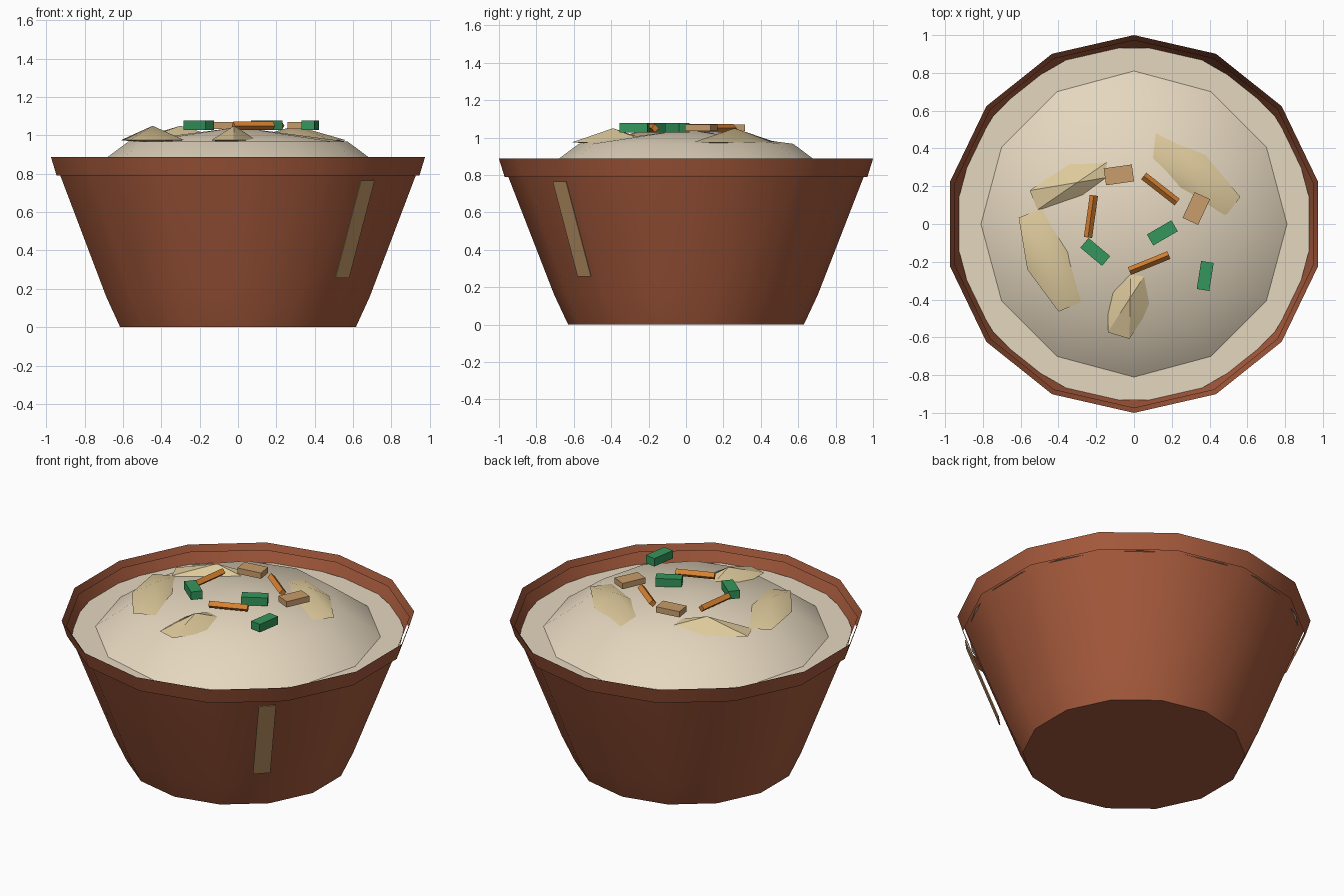
import bpy, bmesh, math
from mathutils import Matrix

if "Cube" in bpy.data.objects:
    bpy.data.objects.remove(bpy.data.objects["Cube"])


def material(name, rgb):
    lin = [((c / 255 + 0.055) / 1.055) ** 2.4 for c in rgb]
    m = bpy.data.materials.new(name)
    m.diffuse_color = (*lin, 1)
    m.use_nodes = True
    m.node_tree.nodes["Principled BSDF"].inputs["Base Color"].default_value = m.diffuse_color
    return m


BROWN = material("brown clay", (166, 90, 60))
CREAM = material("cream rice", (229, 215, 191))
PALE = material("pale meat", (220, 200, 154))
GREEN = material("green", (52, 150, 92))
ORANGE = material("orange", (214, 128, 48))
TAN = material("tan", (200, 157, 107))


def finish(name, bm, mat, smooth=None):
    bmesh.ops.recalc_face_normals(bm, faces=bm.faces)
    me = bpy.data.meshes.new(name)
    bm.to_mesh(me)
    bm.free()
    me.materials.append(mat)
    ob = bpy.data.objects.new(name, me)
    bpy.context.collection.objects.link(ob)
    if smooth:
        bpy.ops.object.select_all(action='DESELECT')
        ob.select_set(True)
        bpy.context.view_layer.objects.active = ob
        bpy.ops.object.shade_smooth_by_angle(angle=math.radians(smooth))
    return ob


def lathe(name, profile, sides, start, mat, cap_bottom=False, cap_top=False, smooth=None):
    """Turn (radius, z) points around z; radius 0 makes a tip."""
    bm = bmesh.new()
    rings = []
    for r, z in profile:
        if r == 0:
            rings.append([bm.verts.new((0, 0, z))] * sides)
        else:
            angles = [start + math.tau * i / sides for i in range(sides)]
            rings.append([bm.verts.new((r * math.cos(a), r * math.sin(a), z)) for a in angles])
    for lo, hi in zip(rings, rings[1:]):
        for i in range(sides):
            j = (i + 1) % sides
            quad = list(dict.fromkeys([lo[i], lo[j], hi[j], hi[i]]))
            bm.faces.new(quad)
    if cap_bottom:
        bm.faces.new(rings[0])
    if cap_top:
        bm.faces.new(rings[-1])
    return finish(name, bm, mat, smooth)


def place(bm, x, y, z, deg):
    bm.transform(Matrix.Translation((x, y, z)) @ Matrix.Rotation(math.radians(deg), 4, 'Z'))


def block(name, x, y, z, deg, size, mat, roll=0):
    bm = bmesh.new()
    bmesh.ops.create_cube(bm, size=1)
    bm.transform(Matrix.Diagonal((*size, 1)))
    bm.transform(Matrix.Rotation(math.radians(roll), 4, 'X'))
    place(bm, x, y, z, deg)
    return finish(name, bm, mat)


# Bowl: 14-sided body and separate flared rim band
UP = math.pi / 2
lathe("bowl_body", [(0.63, 0), (0.705, 0.16), (0.95, 0.79), (0.975, 0.853)], 14, UP, BROWN,
      cap_bottom=True, smooth=40)
lathe("bowl_rim", [(0.97, 0.79), (1.0, 0.887)], 14, UP, BROWN, smooth=40)

# Filling: flat layer and a squashed dome
bm = bmesh.new()
bmesh.ops.create_circle(bm, cap_ends=True, segments=24, radius=0.94)
place(bm, 0, 0, 0.79, 7.5)
finish("rice_layer", bm, CREAM)
dome = [(0.81 * math.cos(a), 0.79 + 0.25 * math.sin(a)) for a in (0, math.pi / 4)]
lathe("rice_dome", dome + [(0, 1.043)], 12, 0, CREAM, smooth=50)

# Meat slices: long six-sided double pyramids
for i, (x, y, deg, length, width) in enumerate([
        (-0.445, -0.19, -67, 0.27, 0.13), (-0.30, 0.22, 22, 0.25, 0.11),
        (0.30, 0.26, -37, 0.28, 0.13), (-0.02, -0.39, 73, 0.21, 0.12)]):
    bm = bmesh.new()
    outline = [(1, .5), (0, 1), (-1, .5), (-1, -.5), (0, -1), (1, -.5)]
    ring = [bm.verts.new((u * length, v * width, 0)) for u, v in outline]
    top, low = bm.verts.new((0, 0, 0.075)), bm.verts.new((0, 0, -0.018))
    for a, b in zip(ring, ring[1:] + ring[:1]):
        bm.faces.new((a, b, top))
        bm.faces.new((b, a, low))
    place(bm, x, y, 0.975, deg)
    finish(f"meat_slice_{i + 1}", bm, PALE, smooth=32)

# Green onion pieces
for i, (x, y, deg) in enumerate([(-0.205, -0.148, -40), (0.15, -0.047, 30), (0.377, -0.275, 81)]):
    block(f"green_piece_{i + 1}", x, y, 1.052, deg, (0.15, 0.067, 0.05), GREEN)

# Tan cubes
for i, (x, y, deg) in enumerate([(-0.08, 0.26, 8), (0.33, 0.082, 65)]):
    block(f"tan_piece_{i + 1}", x, y, 1.052, deg, (0.15, 0.09, 0.036), TAN)

# Carrot sticks: square rods standing on an edge
for i, (x, y, deg) in enumerate([(0.14, 0.185, -38), (-0.228, 0.04, 82), (0.08, -0.207, 22)]):
    block(f"carrot_stick_{i + 1}", x, y, 1.05, deg, (0.225, 0.031, 0.031), ORANGE, roll=45)

# Tan strip leaning along the front right of the bowl
bm = bmesh.new()
bmesh.ops.create_cube(bm, size=1)
bm.transform(Matrix.Diagonal((0.006, 0.1, 0.54, 1)))
bm.transform(Matrix.Rotation(math.atan2(0.187, 0.505), 4, 'Y'))
bm.transform(Matrix.Translation((0.861, 0, 0.512)))
place(bm, 0, 0, 0, -45)
finish("side_strip", bm, TAN)
